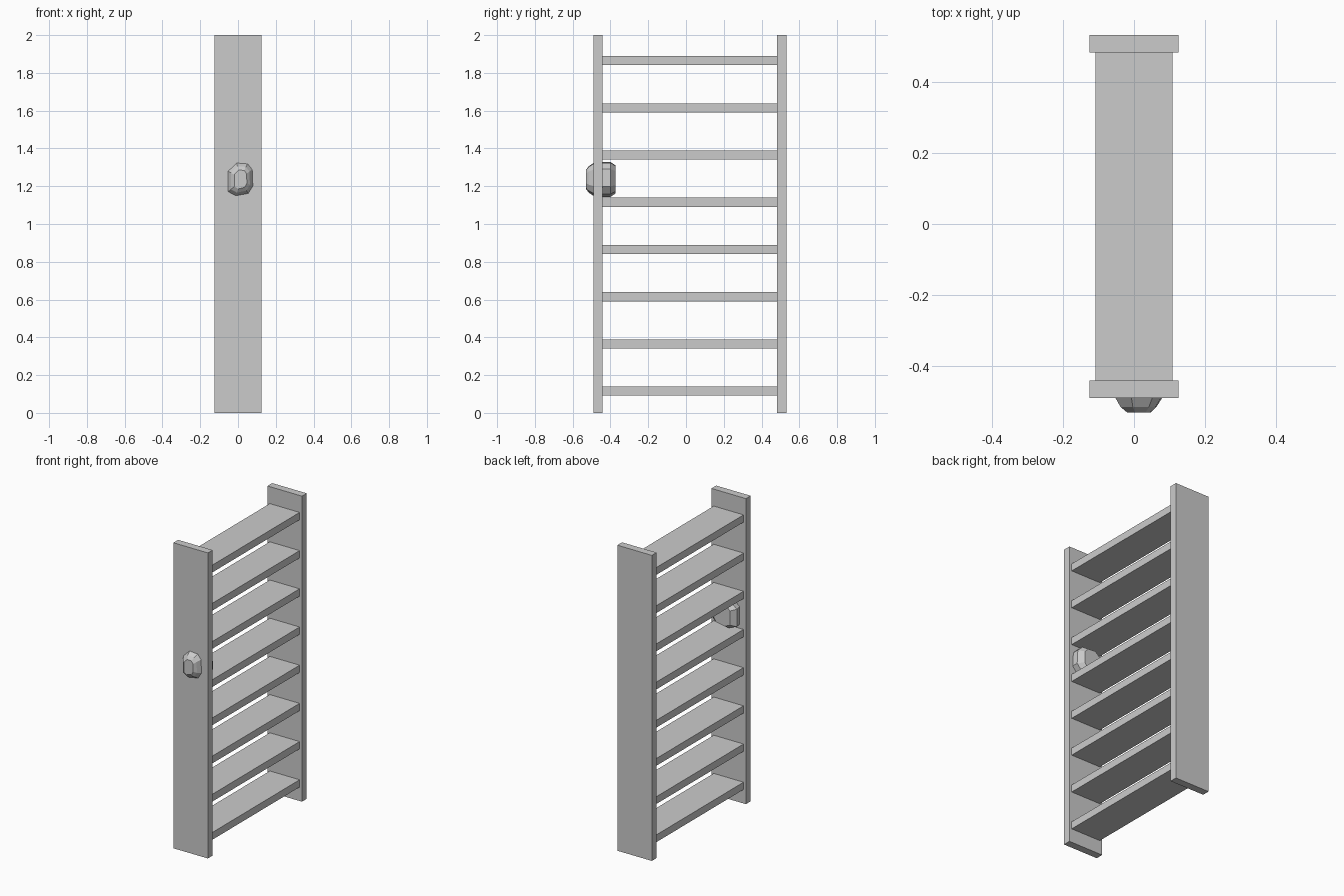
import bpy, bmesh

if "Cube" in bpy.data.objects:
    bpy.data.objects.remove(bpy.data.objects["Cube"])


def box(name, x0, x1, y0, y1, z0, z1):
    me = bpy.data.meshes.new(name)
    bm = bmesh.new()
    bmesh.ops.create_cube(bm, size=1)
    for v in bm.verts:
        v.co = ((x0 + x1) / 2 + v.co.x * (x1 - x0),
                (y0 + y1) / 2 + v.co.y * (y1 - y0),
                (z0 + z1) / 2 + v.co.z * (z1 - z0))
    bm.to_mesh(me)
    bm.free()
    ob = bpy.data.objects.new(name, me)
    bpy.context.collection.objects.link(ob)
    return ob


# Upright side boards
box("front_board", -0.125, 0.125, -0.49, -0.441, 0, 2)
box("back_board", -0.125, 0.125, 0.483, 0.532, 0, 2)

# Eight evenly spaced shelves
for i in range(8):
    z = 0.115 + 0.25 * i
    box(f"shelf_{i + 1}", -0.108, 0.108, -0.441, 0.483, z - 0.024, z + 0.024)

# Low-poly rock knob running through the front board: irregular octagon rings
outline = [(-0.9, -0.75), (-0.3, -1), (0.65, -0.85), (1, -0.4),
           (0.95, 0.6), (0.6, 0.95), (-0.25, 1), (-0.9, 0.5)]
# y position, half width in x, half height in z, x centre
rings = [(-0.53, 0.035, 0.05, 0.012), (-0.515, 0.053, 0.07, 0.01),
         (-0.488, 0.07, 0.088, 0.01), (-0.44, 0.095, 0.092, 0.005),
         (-0.40, 0.1, 0.092, 0.0), (-0.372, 0.065, 0.074, 0.0)]
me = bpy.data.meshes.new("rock_knob")
bm = bmesh.new()
loops = [[bm.verts.new((cx + a * w, y, 1.236 + b * h)) for a, b in outline]
         for y, w, h, cx in rings]
for r, s in zip(loops, loops[1:]):
    for k in range(8):
        n = (k + 1) % 8
        bm.faces.new((r[k], r[n], s[n], s[k]))
bm.faces.new(loops[0])
bm.faces.new(loops[-1][::-1])
bmesh.ops.recalc_face_normals(bm, faces=bm.faces)
bm.to_mesh(me)
bm.free()
bpy.context.collection.objects.link(bpy.data.objects.new("rock_knob", me))
